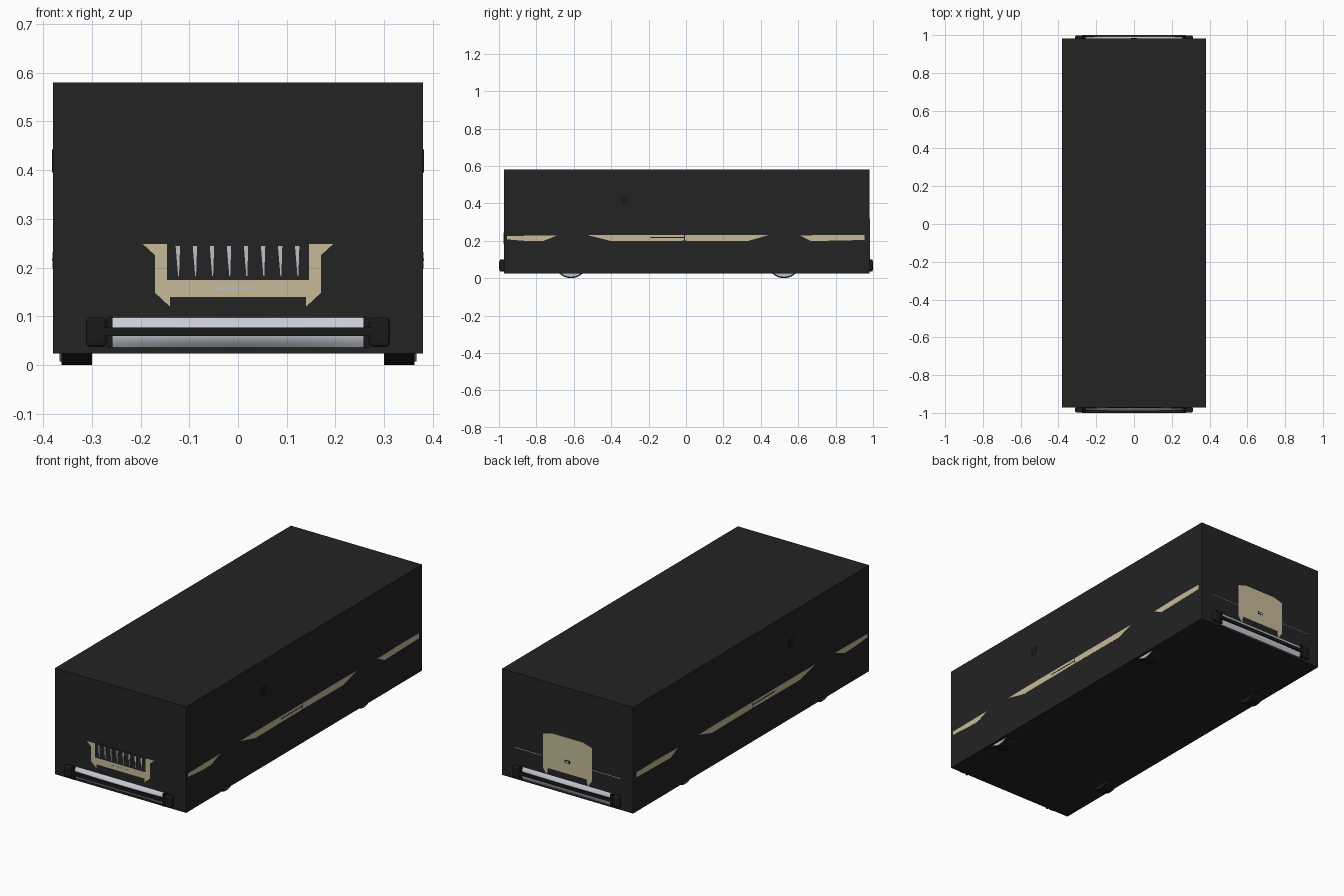
import bpy, bmesh, math
from mathutils import Vector

cube = bpy.data.objects.get("Cube")
if cube:
    bpy.data.objects.remove(cube, do_unlink=True)


def material(name, rgb):
    m = bpy.data.materials.new(name)
    m.use_nodes = True
    m.diffuse_color = (*rgb, 1)
    m.node_tree.nodes["Principled BSDF"].inputs["Base Color"].default_value = (*rgb, 1)
    return m


BLACK = material("black", (0.017, 0.017, 0.017))
TRIM = material("trim black", (0.010, 0.010, 0.010))
CREAM = material("cream", (0.56, 0.49, 0.32))
CHROME = material("chrome", (0.58, 0.61, 0.66))
LINE = material("silver line", (0.50, 0.53, 0.60))

FRONT, REAR, SIDE = -0.972, 0.981, 0.38

# Each wall maps (along, height, outward) to the model
WALLS = {
    "front": lambda u, v, w: Vector((u, FRONT - w, v)),
    "rear": lambda u, v, w: Vector((u, REAR + w, v)),
    "left": lambda u, v, w: Vector((SIDE + w, u, v)),
    "right": lambda u, v, w: Vector((-SIDE - w, u, v)),
}


def finish(name, bm, mat):
    bmesh.ops.recalc_face_normals(bm, faces=bm.faces)
    mesh = bpy.data.meshes.new(name)
    bm.to_mesh(mesh)
    bm.free()
    mesh.materials.append(mat)
    ob = bpy.data.objects.new(name, mesh)
    bpy.context.collection.objects.link(ob)
    return ob


def plate(name, wall, pts, mat, depth=0.002, ring=0, base=-0.004):
    """Outline on a wall, extruded outward; ring leaves only a thin frame."""
    bm = bmesh.new()
    face = bm.faces.new([bm.verts.new((u, v, base)) for u, v in pts])
    if ring:
        bmesh.ops.inset_region(bm, faces=[face], thickness=ring, use_even_offset=True)
        bmesh.ops.delete(bm, geom=[face], context="FACES_ONLY")
    out = bmesh.ops.extrude_face_region(bm, geom=bm.faces[:])
    for e in out["geom"]:
        if isinstance(e, bmesh.types.BMVert):
            e.co.z = depth
    for v in bm.verts:
        v.co = WALLS[wall](*v.co)
    return finish(name, bm, mat)


def rect(u0, u1, v0, v1):
    return [(u0, v0), (u1, v0), (u1, v1), (u0, v1)]


def flip(pts, s):
    return [(s * u, v) for u, v in pts]


def mirrored(half):
    return half + [(-u, v) for u, v in reversed(half)]


def smooth(ob):
    bpy.ops.object.select_all(action="DESELECT")
    ob.select_set(True)
    bpy.context.view_layer.objects.active = ob
    bpy.ops.object.shade_smooth_by_angle()


# Main box body
bm = bmesh.new()
bmesh.ops.create_cube(bm, size=1)
for v in bm.verts:
    v.co = (v.co.x * 2 * SIDE, FRONT if v.co.y < 0 else REAR, 0.58 if v.co.z > 0 else 0.024)
finish("body_box", bm, BLACK)


def cylinder(name, x, y, z, r, width, mat):
    bm = bmesh.new()
    bmesh.ops.create_cone(bm, cap_ends=True, segments=40, radius1=r, radius2=r, depth=width)
    for v in bm.verts:
        v.co = (x + v.co.z, y + v.co.x, z + v.co.y)
    smooth(finish(name, bm, mat))


# Wheels, just showing below the body
for end, y in (("front", -0.615), ("rear", 0.524)):
    for side, s in (("left", 1), ("right", -1)):
        cylinder(f"{end}_{side}_tyre", s * 0.331, y, 0.09, 0.09, 0.062, TRIM)
        cylinder(f"{end}_{side}_wheel_trim", s * 0.362, y, 0.09, 0.083, 0.008, LINE)


# Bumpers: bowed chrome face, dark rubbing strip, dark ends
def bumper(wall, d):
    bm = bmesh.new()
    bmesh.ops.create_grid(bm, x_segments=16, y_segments=8, size=1)
    for v in bm.verts:
        a, b = v.co.x, v.co.y
        bow = (1 - 0.35 * a * a) * (1 - b * b)
        v.co = WALLS[wall](0.26 * a, 0.067 + 0.031 * b, 0.002 + 0.65 * d * bow)
    chrome = finish(f"{wall}_bumper_chrome", bm, CHROME)
    mesh = chrome.data
    want = -1 if wall == "front" else 1
    if sum(p.normal.y for p in mesh.polygons) * want < 0:
        mesh.flip_normals()
    smooth(chrome)
    plate(f"{wall}_bumper_strip", wall, rect(-0.275, 0.275, 0.06, 0.077), TRIM, d)
    for side, s in (("left", 1), ("right", -1)):
        end = plate(f"{wall}_bumper_{side}_end", wall,
                    flip(rect(0.27, 0.312, 0.037, 0.098), s), TRIM, d * 0.95)
        bevel = end.modifiers.new("bevel", "BEVEL")
        bevel.width, bevel.segments = 0.009, 3
        plate(f"{wall}_bumper_{side}_rib", wall,
              flip(rect(0.258, 0.268, 0.035, 0.1), s), TRIM, d * 0.8)


bumper("front", -1 * (-1 - FRONT))
bumper("rear", 1 - REAR)

# Front panel and grille
plate("front_panel", "front",
      mirrored([(-0.195, 0.248), (-0.17, 0.225), (-0.17, 0.148), (-0.14, 0.12), (-0.14, 0.14)]),
      CREAM, 0.001)
plate("grille_back", "front", rect(-0.146, 0.146, 0.175, 0.251), BLACK, 0.002)
plate("grille_frame", "front", rect(-0.149, 0.149, 0.172, 0.254), LINE, 0.004, ring=0.006)
for i in range(8):
    x = -0.123 + i * 0.035
    plate(f"grille_bar_{i + 1}", "front",
          [(x - 0.005, 0.244), (x + 0.004, 0.244), (x + 0.002, 0.183), (x, 0.183)], LINE, 0.003)
plate("front_panel_bar", "front", [(-0.05, 0.155), (0.04, 0.157), (0.05, 0.16), (-0.05, 0.16)], LINE, 0.002)

# Lamp frames on both ends
for side, s in (("left", 1), ("right", -1)):
    lamp = [(0.312, 0.174), (0.312, 0.25), (0.198, 0.25), (0.17, 0.224), (0.17, 0.174)]
    plate(f"headlamp_{side}_frame", "front", flip(lamp, s), LINE, 0.002, ring=0.004)
    plate(f"front_{side}_signal_frame", "front",
          flip(rect(0.168, 0.312, 0.146, 0.172), s), LINE, 0.002, ring=0.004)
    tail = [(0.315, 0.205), (0.305, 0.302), (0.145, 0.306), (0.145, 0.205)]
    plate(f"taillamp_{side}_frame", "rear", flip(tail, s), LINE, 0.002, ring=0.003)
    plate(f"rear_{side}_lower_line", "rear", flip(rect(0.145, 0.305, 0.187, 0.190), s), LINE, 0.002)

# Rear panel with lock plate
plate("rear_panel", "rear",
      mirrored([(-0.09, 0.32), (-0.142, 0.305), (-0.142, 0.128), (-0.118, 0.095), (-0.112, 0.132)]),
      CREAM, 0.002)
plate("rear_lock_plate", "rear", rect(-0.015, 0.015, 0.187, 0.202), TRIM, 0.003)
plate("rear_lock_centre", "rear", rect(-0.009, 0.009, 0.191, 0.198), CHROME, 0.004)

# Side bands broken by the wheel arches, handles and mirrors
bands = {
    "front": [(-0.957, 0.226), (-0.957, 0.207), (-0.84, 0.198), (-0.765, 0.198), (-0.69, 0.228)],
    "front_door": [(-0.525, 0.23), (-0.40, 0.198), (-0.01, 0.2), (-0.01, 0.232), (-0.40, 0.232)],
    "rear_door": [(-0.005, 0.2), (0.33, 0.198), (0.44, 0.23), (0.33, 0.232), (-0.005, 0.232)],
    "rear": [(0.61, 0.228), (0.67, 0.198), (0.955, 0.204), (0.955, 0.23), (0.8, 0.232)],
}
for wall in ("left", "right"):
    for part, pts in bands.items():
        plate(f"{wall}_{part}_band", wall, pts, CREAM, 0.001)
    plate(f"{wall}_handle_line", wall, rect(-0.19, -0.01, 0.215, 0.219), TRIM, 0.002)
    mirror = plate(f"{wall}_mirror", wall,
                   [(-0.347, 0.395), (-0.31, 0.395), (-0.305, 0.44), (-0.35, 0.442)], TRIM, 0.002)
